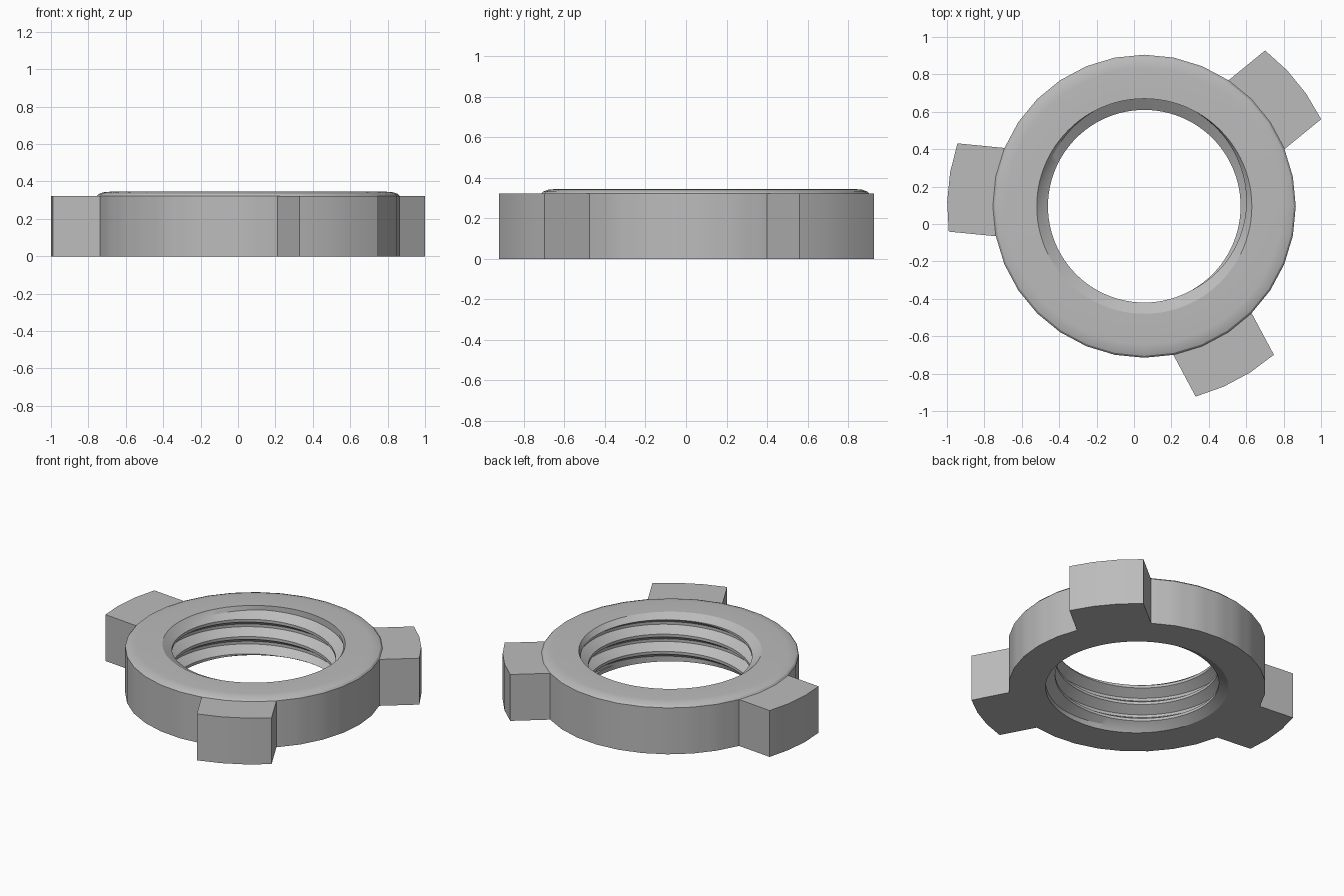
import bpy, bmesh, math
from mathutils import Vector

cube = bpy.data.objects.get("Cube")
if cube:
    bpy.data.objects.remove(cube, do_unlink=True)

CX, CY = 0.055, 0.095        # ring axis
HEIGHT, LUG_HEIGHT = 0.345, 0.322
R_OUT, R_LUG = 0.81, 1.054
R_ROOT, R_CREST = 0.575, 0.515
PITCH, LEAD_IN = 0.12, 0.03
SIDES, STEPS = 32, 96

steel = bpy.data.materials.new("grey steel")
steel.use_nodes = True
colour = (0.5, 0.5, 0.5, 1)
steel.diffuse_color = colour
steel.node_tree.nodes["Principled BSDF"].inputs["Base Color"].default_value = colour


def polar(r, a, z):
    return Vector((r * math.cos(a), r * math.sin(a), z))


def finish(bm, name):
    bmesh.ops.remove_doubles(bm, verts=bm.verts, dist=1e-5)
    bmesh.ops.recalc_face_normals(bm, faces=bm.faces)
    mesh = bpy.data.meshes.new(name)
    bm.to_mesh(mesh)
    bm.free()
    mesh.materials.append(steel)
    ob = bpy.data.objects.new(name, mesh)
    ob.location = (CX, CY, 0)
    bpy.context.collection.objects.link(ob)
    bpy.ops.object.select_all(action='DESELECT')
    bpy.context.view_layer.objects.active = ob
    ob.select_set(True)
    bpy.ops.object.shade_smooth_by_angle(angle=math.radians(25))
    return ob


def thread_radius(z, a):
    # crest, sloping flank, root, following a right-handed helix
    u = (z - HEIGHT) / PITCH - a / math.tau
    d = abs(u - round(u))
    t = min(1, max(0, (d - 0.08) / 0.34))
    return R_CREST + (R_ROOT - R_CREST) * t


def outer_radius(r, a):
    # distance to the side of the regular polygon
    half = math.pi / SIDES
    return r * math.cos(half) / math.cos(a % (2 * half) - half)


# threaded ring: one closed section per angular step
outside = [(R_OUT, 0), (R_OUT, 0.322), (0.80, 0.333), (0.775, 0.342), (0.74, HEIGHT)]
knots = [n + k for n in range(-5, 2) for k in (-0.42, -0.08, 0.08, 0.42)]
bm = bmesh.new()
columns = []
for i in range(STEPS + 1):
    a = math.tau * i / STEPS
    section = [polar(outer_radius(r, a), a, z) for r, z in outside]
    section.append(polar(R_ROOT, a, HEIGHT))
    for k in reversed(knots):
        z = HEIGHT + PITCH * (k + a / math.tau)
        z = min(HEIGHT - LEAD_IN, max(LEAD_IN, z))
        section.append(polar(thread_radius(z, a), a, z))
    section.append(polar(R_ROOT, a, 0))
    columns.append(section)

# collapsed cells at the lead-in become triangles or are left out
for a, b in zip(columns, columns[1:]):
    count = len(a)
    for j in range(count):
        k = (j + 1) % count
        corners = []
        for p in (a[j], b[j], b[k], a[k]):
            if all((p - q).length > 1e-5 for q in corners):
                corners.append(p)
        if len(corners) > 2:
            bm.faces.new([bm.verts.new(p) for p in corners])
finish(bm, "threaded_ring")


# hammer lugs: parallel sides and a three-sided outer arc
def lug(name, angle):
    half = math.radians(13)
    width = R_LUG * math.sin(half)
    inner = 0.785
    inner_half = math.asin(width / inner)
    outline = [(R_LUG, -half + 2 * half * i / 3) for i in range(4)]
    outline += [(inner, inner_half), (inner, -inner_half)]
    base = [polar(r, math.radians(angle) + a, 0) for r, a in outline]
    bm = bmesh.new()
    face = bm.faces.new([bm.verts.new(p) for p in base])
    top = bmesh.ops.extrude_face_region(bm, geom=[face])["geom"]
    verts = [v for v in top if isinstance(v, bmesh.types.BMVert)]
    bmesh.ops.translate(bm, verts=verts, vec=(0, 0, LUG_HEIGHT))
    if not any(len(f.verts) == 6 and f.calc_center_median().z < 0.01 for f in bm.faces):
        bm.faces.new([v for v in bm.verts if v.co.z < 0.01])
    finish(bm, name)


for name, angle in (("right_lug", 174.4), ("back_left_lug", 39.2), ("front_left_lug", -61.9)):
    lug(name, angle)
